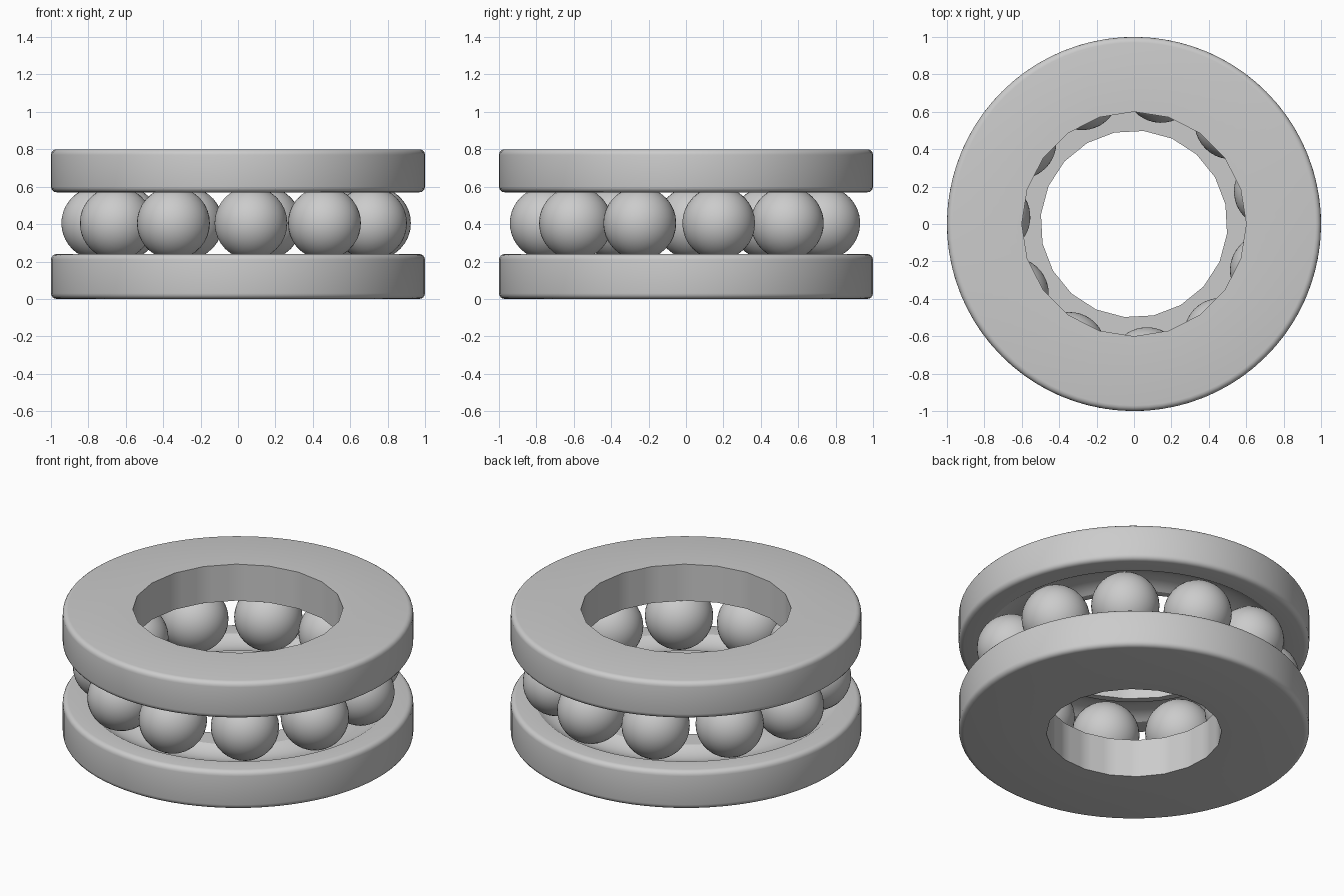
import bpy, bmesh, math
from math import sin, cos, pi

if "Cube" in bpy.data.objects:
    bpy.data.objects.remove(bpy.data.objects["Cube"], do_unlink=True)

steel = bpy.data.materials.new("steel grey")
steel.use_nodes = True
GREY = (0.6, 0.6, 0.6, 1)
steel.diffuse_color = GREY
steel.node_tree.nodes["Principled BSDF"].inputs["Base Color"].default_value = GREY

SEGMENTS, BORE_SIDES = 80, 20
PITCH, MID, BALL_R, RACE_R = 0.75, 0.405, 0.195, 0.2
BALLS = 11


def finish(bm, name):
    bmesh.ops.recalc_face_normals(bm, faces=bm.faces)
    mesh = bpy.data.meshes.new(name)
    bm.to_mesh(mesh)
    bm.free()
    mesh.materials.append(steel)
    obj = bpy.data.objects.new(name, mesh)
    bpy.context.collection.objects.link(obj)
    bpy.ops.object.select_all(action="DESELECT")
    obj.select_set(True)
    bpy.context.view_layer.objects.active = obj
    bpy.ops.object.shade_smooth_by_angle(angle=math.radians(30))
    return obj


def washer(name, bore, outer_z, race_z, phase):
    """Lathed ring with a faceted bore, filleted rim and a ball groove."""
    s = 1 if race_z > outer_z else -1
    fillet = 0.03
    profile = [(bore, outer_z)]
    for z, start in ((outer_z + s * fillet, -pi / 2), (race_z - s * fillet, 0)):
        for i in range(5):
            a = start + i * pi / 8
            profile.append((1 - fillet + fillet * cos(a), z + s * fillet * sin(a)))
    half = math.acos(abs(MID - race_z) / RACE_R)
    for i in range(13):
        a = half * (1 - i / 6)
        profile.append((PITCH + RACE_R * sin(a), MID - s * RACE_R * cos(a)))
    profile.append((bore, race_z))

    bm = bmesh.new()
    rings = []
    side = 2 * pi / BORE_SIDES
    for k in range(SEGMENTS):
        angle = 2 * pi * k / SEGMENTS
        # pull the bore points onto the chords of a coarser polygon
        chord = cos(side / 2) / cos(angle % side - side / 2)
        ring = []
        for r, z in profile:
            r = r * chord if r == bore else r
            ring.append(bm.verts.new((r * cos(angle + phase), r * sin(angle + phase), z)))
        rings.append(ring)
    n = len(profile)
    for k in range(SEGMENTS):
        a, b = rings[k], rings[(k + 1) % SEGMENTS]
        for j in range(n):
            i = (j + 1) % n
            bm.faces.new((a[j], b[j], b[i], a[i]))
    return finish(bm, name)


# Lower and upper washers
washer("lower_washer", 0.5, 0, 0.24, math.radians(12))
washer("upper_washer", 0.6, 0.8, 0.57, 0)

# Ring of balls running in the grooves
for k in range(BALLS):
    angle = math.radians(275.3) + 2 * pi * k / BALLS
    bm = bmesh.new()
    bmesh.ops.create_uvsphere(bm, u_segments=32, v_segments=20, radius=BALL_R)
    ball = finish(bm, f"ball_{k + 1}")
    ball.location = (PITCH * cos(angle), PITCH * sin(angle), MID)
    ball.rotation_euler = (0, pi / 2, angle)
